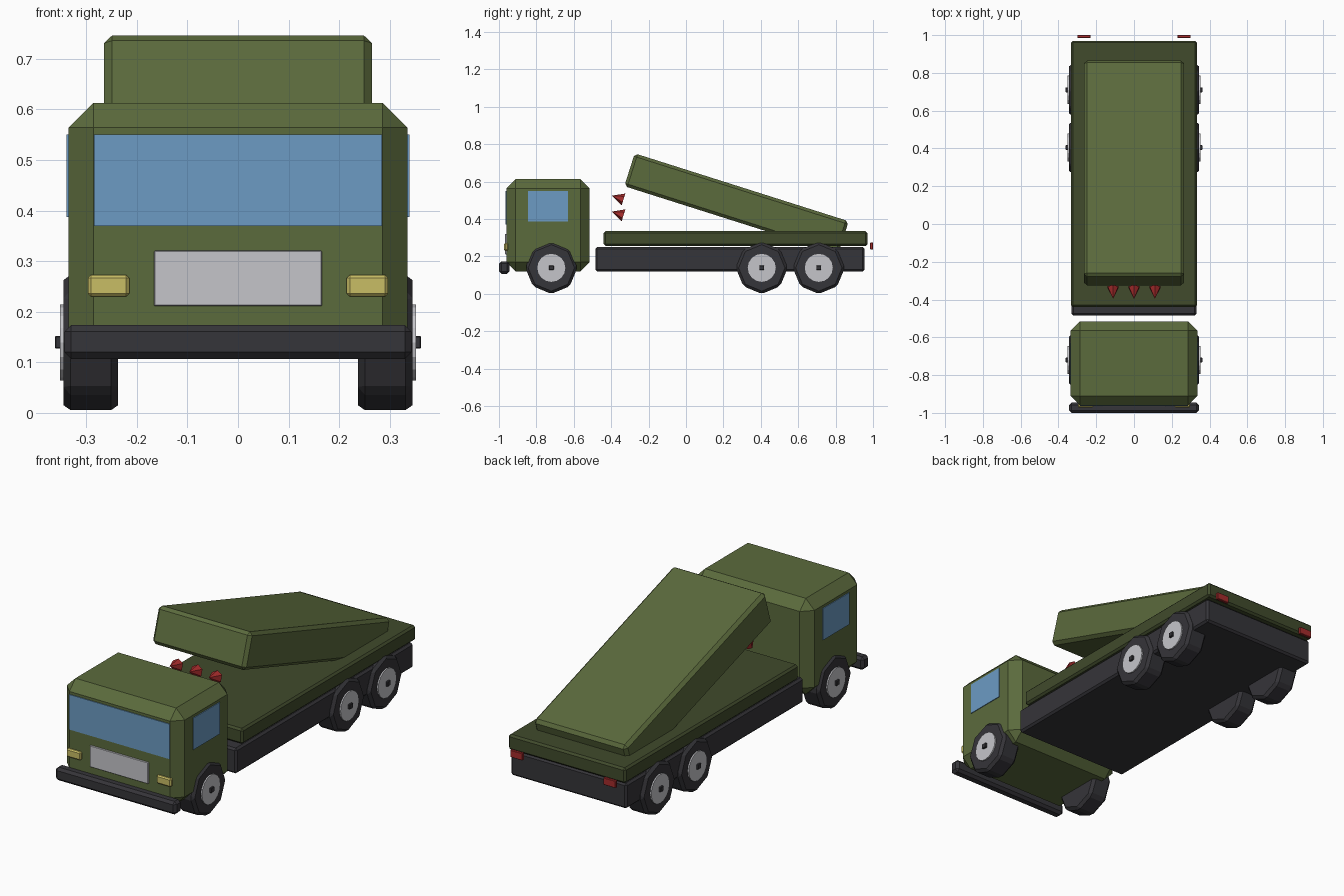
import bpy, bmesh, math
from mathutils import Matrix, Vector

if "Cube" in bpy.data.objects:
    bpy.data.objects.remove(bpy.data.objects["Cube"], do_unlink=True)


def material(name, rgb):
    m = bpy.data.materials.new(name)
    m.use_nodes = True
    m.diffuse_color = (*rgb, 1)
    m.node_tree.nodes["Principled BSDF"].inputs["Base Color"].default_value = (*rgb, 1)
    return m


GREEN = material("olive green", (0.105, 0.145, 0.046))
DARK_GREEN = material("dark olive green", (0.052, 0.07, 0.025))
BLACK = material("charcoal", (0.036, 0.035, 0.041))
GREY = material("light grey", (0.56, 0.56, 0.59))
BLUE = material("window blue", (0.15, 0.33, 0.55))
YELLOW = material("headlight yellow", (0.58, 0.51, 0.13))
RED = material("red", (0.38, 0.025, 0.025))


def finish(name, bm, mat, bevel=0, matrix=Matrix()):
    """Chamfer every edge, place the mesh and link it."""
    if bevel:
        bmesh.ops.bevel(bm, geom=bm.edges[:], offset=bevel, segments=1,
                        affect='EDGES', clamp_overlap=True)
    bmesh.ops.transform(bm, matrix=matrix, verts=bm.verts[:])
    bmesh.ops.recalc_face_normals(bm, faces=bm.faces[:])
    me = bpy.data.meshes.new(name)
    bm.to_mesh(me)
    bm.free()
    me.materials.append(mat)
    ob = bpy.data.objects.new(name, me)
    bpy.context.scene.collection.objects.link(ob)
    return ob


def box(name, mat, xs, ys, zs, bevel=0, tilt=0):
    """Chamfered box from its extents, tilted about its own x axis."""
    lo, hi = Vector((xs[0], ys[0], zs[0])), Vector((xs[1], ys[1], zs[1]))
    bm = bmesh.new()
    bmesh.ops.create_cube(bm, size=1)
    bmesh.ops.scale(bm, vec=hi - lo, verts=bm.verts[:])
    place = Matrix.Translation((lo + hi) / 2) @ Matrix.Rotation(tilt, 4, 'X')
    return finish(name, bm, mat, bevel, place)


def disc(name, mat, sides, radius, xs, y, z, bevel=0):
    """Cylinder along x with a corner at its top when sides divide by four."""
    bm = bmesh.new()
    bmesh.ops.create_cone(bm, cap_ends=True, segments=sides, radius1=radius,
                          radius2=radius, depth=abs(xs[1] - xs[0]))
    place = Matrix.Translation((sum(xs) / 2, y, z)) @ Matrix.Rotation(math.pi / 2, 4, 'Y')
    return finish(name, bm, mat, bevel, place)


# Body
box("cab", GREEN, (-.335, .335), (-.96, -.515), (.12, .613), .049)
box("chassis", BLACK, (-.33, .33), (-.485, .955), (.12, .25), .01)
box("deck", DARK_GREEN, (-.333, .333), (-.44, .97), (.256, .335), .01)
box("bumper", BLACK, (-.343, .343), (-1, -.945), (.107, .174), .013)

# Tilted launcher box
TILT = -math.radians(17.6)
box("launcher", GREEN, (-.265, .265), (.27 - .6, .27 + .6), (.482 - .092, .482 + .092), .016, TILT)

# Cab front details
box("windshield", BLUE, (-.285, .285), (-.964, -.956), (.37, .55))
box("grille", GREY, (-.166, .166), (-.967, -.958), (.211, .321), .002)

# Mirrored details
for side, s in (("left", 1), ("right", -1)):
    def mirror(a, b):
        return tuple(sorted((s * a, s * b)))
    box(side + "_side_window", BLUE, mirror(.331, .339), (-.845, -.63), (.387, .55))
    box(side + "_headlight", YELLOW, mirror(.215, .297), (-.972, -.95), (.23, .273), .006)
    box(side + "_tail_light", RED, mirror(.23, .3), (.985, 1), (.238, .275), .002)
    for axle, y in (("front", -.72), ("middle", .405), ("rear", .71)):
        label = side + "_" + axle
        disc(label + "_tyre", BLACK, 8, .139, mirror(.237, .345), y, .139, .014)
        disc(label + "_hub", GREY, 16, .075, mirror(.32, .352), y, .139)
        box(label + "_hub_nut", BLACK, mirror(.34, .362), (y - .013, y + .013), (.127, .152), .002)

# Missile noses: two rows of three cones
for row, z in (("upper", .515), ("lower", .43)):
    for col, x in (("left", .111), ("middle", 0), ("right", -.111)):
        bm = bmesh.new()
        bmesh.ops.create_cone(bm, cap_ends=True, segments=6, radius1=.033,
                              radius2=0, depth=.065)
        aim = Matrix.Rotation(math.pi / 2 + TILT, 4, 'X')
        finish(row + "_" + col + "_missile_nose", bm, RED, 0,
               Matrix.Translation((x, -.365, z)) @ aim)
